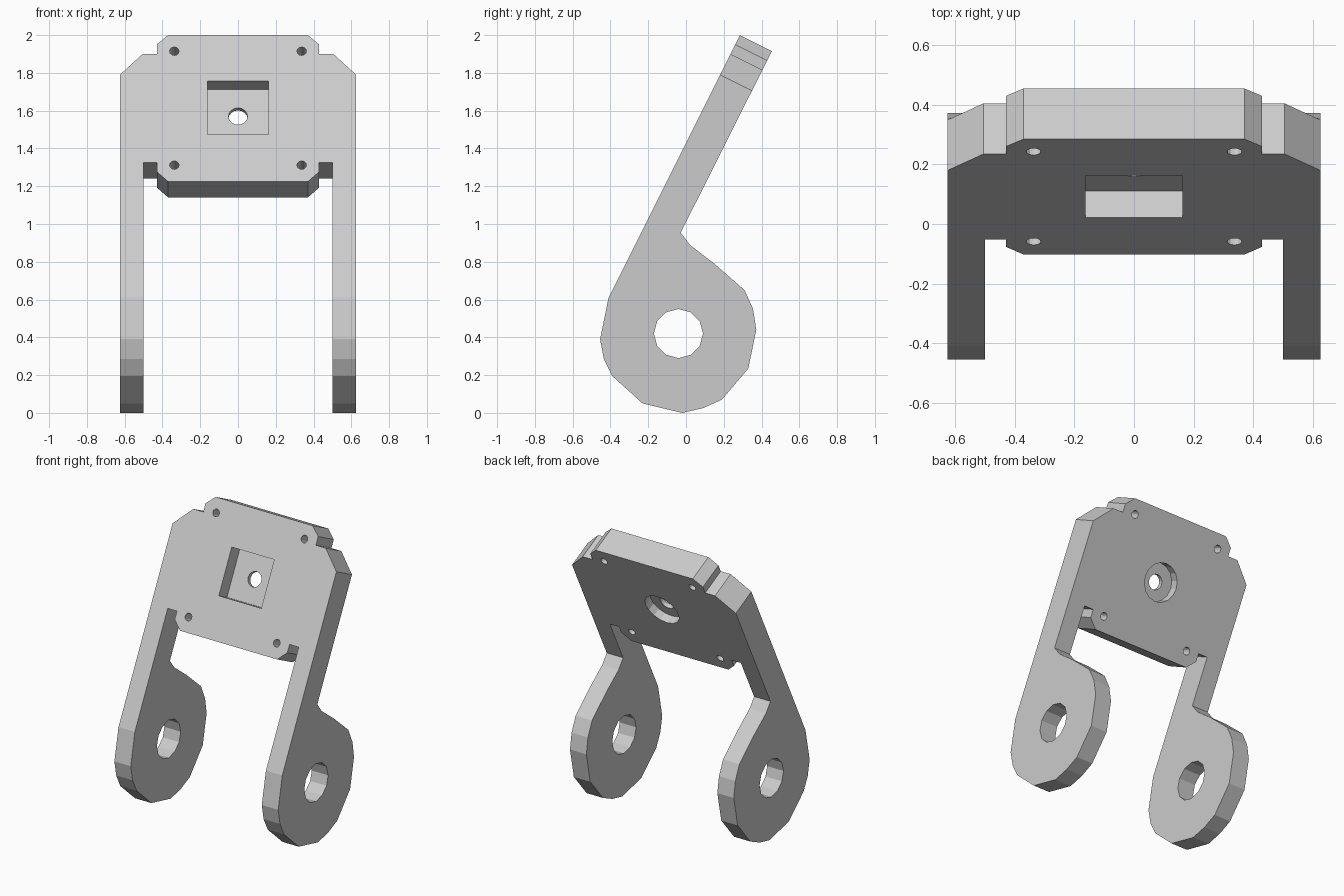
import bpy, bmesh
from math import cos, sin, pi
from mathutils import Vector

if "Cube" in bpy.data.objects:
    bpy.data.objects.remove(bpy.data.objects["Cube"])

# Tilted frame of the plate: top front edge, direction up the plate, direction into its back
TOP = Vector((0, 0.285, 2.0))
UP = Vector((0, 1, 2)).normalized()
BACK = Vector((0, 2, -1)).normalized()
THICK = 0.19


def on_plate(x, z, depth):
    """Point on the plate's front face at front-view (x, z), pushed in by depth."""
    return Vector((x, 0, 0)) + TOP + UP * ((z - 2.0) / UP.z) + BACK * depth


def prism(name, start, end):
    """Solid between two matching loops of points."""
    bm = bmesh.new()
    a = [bm.verts.new(p) for p in start]
    b = [bm.verts.new(p) for p in end]
    bm.faces.new(a)
    bm.faces.new(b[::-1])
    n = len(a)
    for i in range(n):
        j = (i + 1) % n
        bm.faces.new((a[j], a[i], b[i], b[j]))
    bmesh.ops.recalc_face_normals(bm, faces=bm.faces[:])
    mesh = bpy.data.meshes.new(name)
    bm.to_mesh(mesh)
    bm.free()
    obj = bpy.data.objects.new(name, mesh)
    bpy.context.collection.objects.link(obj)
    return obj


def side_prism(name, pts, half):
    return prism(name, [(-half, y, z) for y, z in pts], [(half, y, z) for y, z in pts])


def plate_prism(name, pts, d0, d1):
    return prism(name, [on_plate(x, z, d0) for x, z in pts],
                 [on_plate(x, z, d1) for x, z in pts])


def circle(cx, cz, r, n, squash=1.0):
    return [(cx + r * cos(2 * pi * i / n), cz + r * squash * sin(2 * pi * i / n))
            for i in range(n)]


def combine(target, tool, operation):
    mod = target.modifiers.new("combine", "BOOLEAN")
    mod.operation, mod.solver, mod.object = operation, "EXACT", tool
    bpy.context.view_layer.objects.active = target
    bpy.ops.object.modifier_apply(modifier=mod.name)
    bpy.data.objects.remove(tool)


# Side profile: slanted plate ending in a rounded eye
front_top = TOP + UP * 0.1
back_top = front_top + BACK * THICK
profile = [(front_top.y, front_top.z),
           (-0.41, 0.61), (-0.455, 0.39), (-0.435, 0.285), (-0.39, 0.195),
           (-0.23, 0.05), (-0.02, 0.0), (0.09, 0.025), (0.19, 0.07),
           (0.33, 0.235), (0.372, 0.44), (0.355, 0.55), (0.31, 0.65),
           (0.15, 0.79), (0.02, 0.89), (-0.028, 0.954),
           (back_top.y, back_top.z)]
bracket = side_prism("fork_bracket", profile, 0.8)

# Front outline: chamfered plate, shoulders and two legs
half = [(0.37, 2.0), (0.43, 1.95), (0.43, 1.9), (0.505, 1.9), (0.625, 1.79),
        (0.625, -0.5), (0.5, -0.5), (0.5, 1.325), (0.43, 1.325),
        (0.43, 1.277), (0.37, 1.225)]
outline = half + [(-x, z) for x, z in reversed(half)]
combine(bracket, plate_prism("outline_helper", outline, -0.6, 1.5), "INTERSECT")

# Axle hole through both eyes
combine(bracket, side_prism("axle_cutter", circle(-0.04, 0.42, 0.13, 12), 0.9), "DIFFERENCE")

# Corner screw holes
for x in (-0.337, 0.337):
    for z in (1.915, 1.312):
        combine(bracket, plate_prism("screw_cutter", circle(x, z, 0.025, 12, UP.z), -0.1, 0.3),
                "DIFFERENCE")

# Square front pocket, round back recess and the bore joining them
mid = 1.615
square = [(-0.162, mid - 0.141), (0.162, mid - 0.141), (0.162, mid + 0.141), (-0.162, mid + 0.141)]
combine(bracket, plate_prism("pocket_cutter", square, -0.1, 0.1), "DIFFERENCE")
combine(bracket, plate_prism("recess_cutter", circle(0, mid, 0.125, 16, UP.z), THICK - 0.06, 0.3),
        "DIFFERENCE")
combine(bracket, plate_prism("bore_cutter", circle(0, mid, 0.05, 16, UP.z), -0.1, 0.3),
        "DIFFERENCE")
